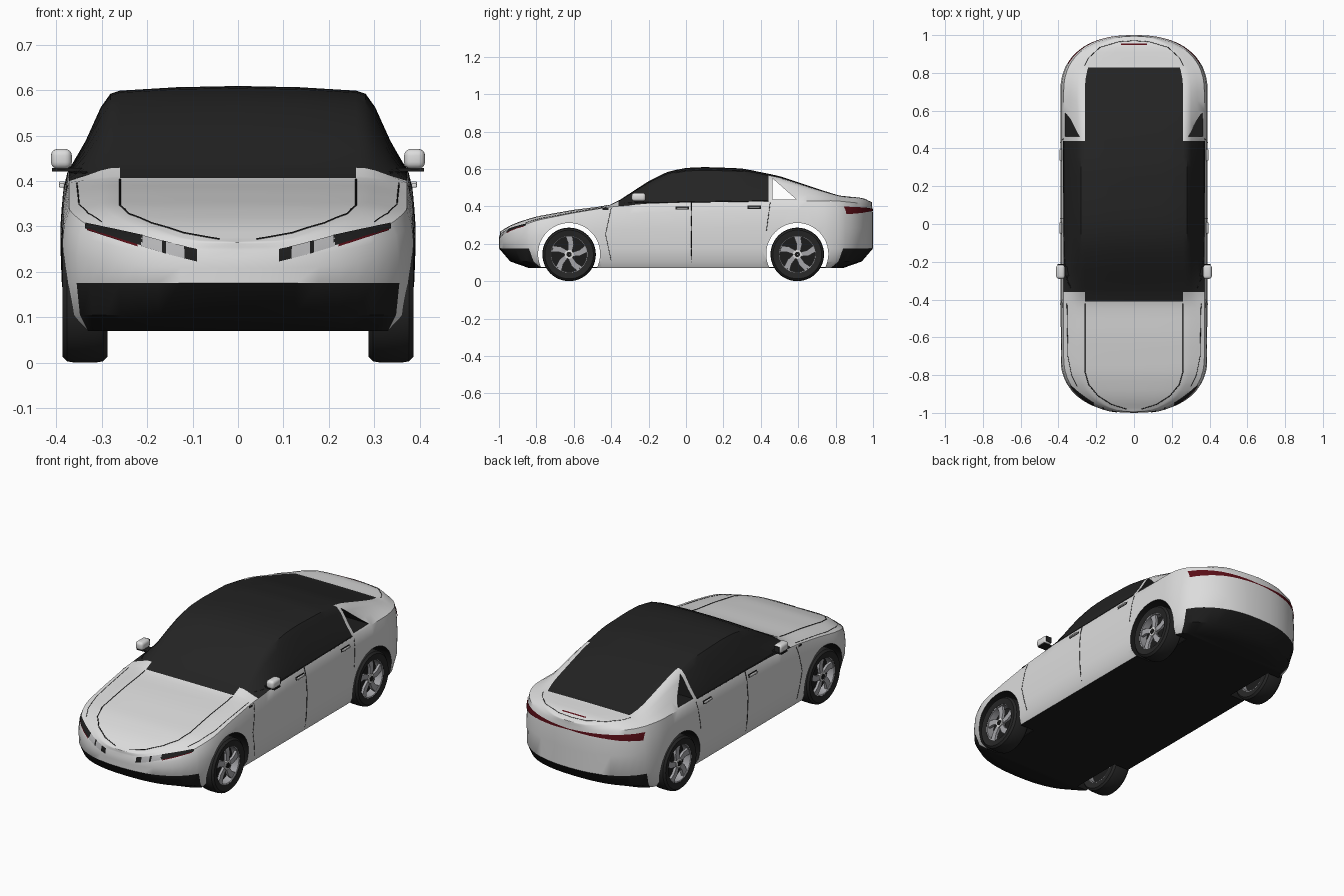
import bpy, bmesh, math
from mathutils import Vector
from mathutils.bvhtree import BVHTree

if "Cube" in bpy.data.objects:
    bpy.data.objects.remove(bpy.data.objects["Cube"])


def material(name, r, g, b, rough=0.5):
    m = bpy.data.materials.new(name)
    m.use_nodes = True
    m.diffuse_color = (r, g, b, 1)
    node = m.node_tree.nodes["Principled BSDF"]
    node.inputs["Base Color"].default_value = (r, g, b, 1)
    node.inputs["Roughness"].default_value = rough
    return m


PAINT = material("silver_white_paint", .72, .72, .72)
BLACK = material("black_trim", .012, .012, .012)
GLASS = material("dark_glass", .017, .017, .017)
RUBBER = material("tyre_rubber", .02, .02, .02)
METAL = material("wheel_metal", .38, .38, .4)
LENS = material("lamp_lens", .45, .45, .46)
RED = material("dark_red_lamp", .1, .004, .008)


def make(name, verts, faces, mats, index=None, smooth=True, outward=False):
    me = bpy.data.meshes.new(name)
    me.from_pydata(verts, [], faces)
    for m in mats:
        me.materials.append(m)
    if index:
        me.polygons.foreach_set("material_index", index)
    bm = bmesh.new()
    bm.from_mesh(me)
    bmesh.ops.remove_doubles(bm, verts=bm.verts, dist=1e-5)
    if outward:
        for f in bm.faces:
            f.normal_update()
            if f.normal.dot(f.calc_center_median() - Vector((0, 0, .3))) < 0:
                f.normal_flip()
    else:
        bmesh.ops.recalc_face_normals(bm, faces=bm.faces)
    bm.to_mesh(me)
    bm.free()
    ob = bpy.data.objects.new(name, me)
    bpy.context.collection.objects.link(ob)
    if smooth:
        soften(ob)
    return ob


def activate(ob):
    bpy.ops.object.select_all(action='DESELECT')
    ob.select_set(True)
    bpy.context.view_layer.objects.active = ob


def soften(ob):
    activate(ob)
    bpy.ops.object.shade_smooth_by_angle(angle=math.radians(35))


# Body shape: shoulder line, centre line and plan width along the length
SHOULDER = [(-1, .245), (-.95, .27), (-.87, .3), (-.8, .325), (-.6, .365), (-.42, .395),
            (-.2, .415), (0, .42), (.5, .428), (.8, .43), (.95, .415), (1, .4)]
CENTRE = [(-1, .262), (-.95, .293), (-.9, .315), (-.8, .345), (-.6, .38), (-.42, .402),
          (-.36, .43), (-.2, .535), (-.1, .585), (0, .606), (.1, .61), (.3, .603),
          (.5, .562), (.7, .495), (.82, .457), (.95, .445), (1, .42)]


def lerp(table, y):
    y = max(-1, min(1, y))
    for (a, za), (b, zb) in zip(table, table[1:]):
        if y <= b:
            return za + (zb - za) * (y - a) / (b - a)


def smooth(table, y):
    return sum(lerp(table, y + d * .01) for d in range(-2, 3)) / 5


def width(y):
    t = max(0, (abs(y) - .7) / .3)
    return .39 * max(0, 1 - t ** 2.3) ** .435


UPPER = [(.955, 0), (.86, .36), (.775, .75), (.72, .91), (.667, .945), (.35, .985), (0, 1)]


def section(y):
    w, s, t = width(y), smooth(SHOULDER, y), smooth(CENTRE, y)
    rows = [(.92, .07, .16), (.97, .105, .06), (.99, .175, 0),
            (1, .175 + (s - .175) * .45, 0), (.985, .175 + (s - .175) * .8, 0)]
    rows += [(f, s + (t - s) * q, .005) for f, q in UPPER]
    half = [Vector((w * f, y * (1 - k * y ** 4), z)) for f, z, k in rows]
    return half + [Vector((-p.x, p.y, p.z)) for p in half[-2::-1]]


ends = [.7 + .3 * math.sin(math.pi / 2 * i / 12) for i in range(13)]
stations = [i * .05 for i in range(-13, 14)] + ends + [-e for e in ends]
stations = sorted(set(round(v, 4) for v in stations + [-.84, -.41, -.36, .44, .83, .84]))
verts = [p for y in stations for p in section(y)]
N = len(section(0))
faces, index = [], []
for a in range(len(stations) - 1):
    mid = (stations[a] + stations[a + 1]) / 2
    for j in range(N):
        k = (j + 1) % N
        faces.append((a * N + j, a * N + k, (a + 1) * N + k, (a + 1) * N + j))
        strip = min(j, N - 2 - j)
        if strip < 0 or (strip < 2 and abs(mid) > .84):
            index.append(1)
        elif (5 <= strip <= 8 and -.36 < mid < .44) or (strip >= 9 and -.41 < mid < .83):
            index.append(2)
        else:
            index.append(0)
body = make("body", verts, faces, [PAINT, BLACK, GLASS], index, smooth=False)


# Wheel arches and rear quarter windows cut straight across
def cut(outline):
    n = len(outline)
    v = [(x, y, z) for x in (-.6, .6) for y, z in outline]
    f = [tuple(range(n)), tuple(range(n, 2 * n))]
    f += [(i, (i + 1) % n, n + (i + 1) % n, n + i) for i in range(n)]
    tool = make("cutter", v, f, [PAINT, BLACK, GLASS], [1] * len(f), smooth=False)
    tool.hide_render = True
    mod = body.modifiers.new("cut", 'BOOLEAN')
    mod.operation, mod.object, mod.solver = 'DIFFERENCE', tool, 'EXACT'
    activate(body)
    bpy.ops.object.modifier_apply(modifier=mod.name)
    bpy.data.objects.remove(tool)


AXLES = (-.625, .595)
for c in AXLES:
    cut([(c + .166 * math.cos(i * math.pi / 24), .145 + .166 * math.sin(i * math.pi / 24))
         for i in range(48)])
cut([(.462, .55), (.462, .437), (.59, .437)])
soften(body)


# Boxes with rounded edges
def box(name, centre, size, mat, bevel=0):
    v = [[centre[i] + size[i] * (q[i] - .5) for i in range(3)]
         for q in [(x, y, z) for x in (0, 1) for y in (0, 1) for z in (0, 1)]]
    f = [(0, 1, 3, 2), (4, 5, 7, 6), (0, 1, 5, 4), (2, 3, 7, 6), (0, 2, 6, 4), (1, 3, 7, 5)]
    ob = make(name, v, f, [mat], smooth=False)
    if bevel:
        m = ob.modifiers.new("round", 'BEVEL')
        m.width, m.segments = bevel, 4
        activate(ob)
        bpy.ops.object.modifier_apply(modifier=m.name)
        soften(ob)


box("floor_pan", (0, 0, .073), (.54, 1.56, .006), BLACK)

# Surface details are projected onto the body
tree = BVHTree.FromPolygons([v.co for v in body.data.vertices],
                            [p.vertices[:] for p in body.data.polygons])


def project(view, a, b, lift):
    start, ray = {"front": ((a, -2, b), (0, 1, 0)), "rear": ((a, 2, b), (0, -1, 0)),
                  "side": ((2, a, b), (-1, 0, 0)), "top": ((a, b, 2), (0, 0, -1))}[view]
    start, ray = Vector(start), Vector(ray)
    hit, normal = tree.ray_cast(start, ray)[:2]
    if hit is None:
        hit, normal = tree.find_nearest(start + ray)[:2]
    return hit - ray * lift if normal.dot(ray) > 0 else hit + normal * lift


def patch(name, view, quad, mat, nu=10, nv=3):
    p = [Vector(q) for q in quad]
    half = []
    for i in range(nu + 1):
        for j in range(nv + 1):
            q = p[0].lerp(p[1], i / nu).lerp(p[3].lerp(p[2], i / nu), j / nv)
            half.append(project(view, q.x, q.y, .003))
    f = [(i * (nv + 1) + j, (i + 1) * (nv + 1) + j, (i + 1) * (nv + 1) + j + 1,
          i * (nv + 1) + j + 1) for i in range(nu) for j in range(nv)]
    for side, s in (("left", 1), ("right", -1)):
        make(side + "_" + name, [(s * v.x, v.y, v.z) for v in half], f, [mat], outward=True)


def seam(name, view, pts, radius=.0022):
    path = []
    for a, b in zip(pts, pts[1:]):
        path += [project(view, *Vector(a).lerp(Vector(b), i / 8), 0) for i in range(9)]
    for side, s in (("left", 1), ("right", -1)):
        cu = bpy.data.curves.new(name, 'CURVE')
        cu.dimensions, cu.bevel_depth, cu.bevel_resolution = '3D', radius, 0
        sp = cu.splines.new('POLY')
        sp.points.add(len(path) - 1)
        for q, v in zip(sp.points, path):
            q.co = (s * v.x, v.y, v.z, 1)
        cu.materials.append(BLACK)
        ob = bpy.data.objects.new(side + "_" + name, cu)
        bpy.context.collection.objects.link(ob)
        activate(ob)
        bpy.ops.object.convert(target='MESH')


# Panel gaps
seam("bonnet_gap", "top", [(.26, -.42), (.26, -.78), (.24, -.85), (.19, -.91), (.12, -.955), (.04, -.98)])
seam("wing_gap", "top", [(.355, -.42), (.35, -.7), (.33, -.8), (.3, -.86)], .0015)
seam("boot_gap", "top", [(.26, .84), (.24, .88), (.18, .935), (.08, .965), (0, .97)], .0015)
seam("centre_door_gap", "side", [(.03, .1), (.03, .42)])
seam("front_door_gap", "side", [(-.4, .11), (-.43, .25), (-.4, .39)], .0015)
seam("rear_door_gap", "side", [(.43, .27), (.45, .42)], .0015)
seam("window_sill_trim", "side", [(-.34, .418), (0, .422), (.44, .428)], .003)

# Lamps, handles and markers
patch("headlamp_strip", "front", [(.335, .306), (.21, .28), (.21, .257), (.335, .295)], BLACK)
patch("headlamp_accent", "front", [(.33, .295), (.22, .26), (.22, .255), (.33, .291)], RED)
patch("outer_lens", "front", [(.213, .28), (.167, .268), (.167, .242), (.213, .256)], LENS)
patch("lens_divider", "front", [(.167, .268), (.158, .266), (.158, .239), (.167, .242)], BLACK, 3)
patch("inner_lens", "front", [(.158, .266), (.118, .256), (.118, .23), (.158, .24)], LENS)
patch("headlamp_inner_end", "front", [(.118, .256), (.09, .25), (.09, .223), (.118, .23)], BLACK, 4)
patch("tail_lamp_bar", "rear", [(0, .383), (.2, .392), (.2, .37), (0, .378)], RED)
patch("tail_lamp", "rear", [(.2, .392), (.347, .398), (.345, .358), (.2, .37)], RED, 16)
patch("high_brake_lamp", "top", [(0, .946), (.07, .946), (.07, .954), (0, .954)], RED)
for part, y, z in (("front_handle", -.02, .39), ("rear_handle", .365, .395)):
    patch(part + "_recess", "side", [(y - .037, z - .009), (y + .037, z - .009),
                                     (y + .037, z + .009), (y - .037, z + .009)], BLACK)
    for s in (-1, 1):
        box(part, (s * .388, y, z), (.012, .06, .009), PAINT, .003)
patch("side_marker", "side", [(-.445, .38), (-.415, .38), (-.415, .39), (-.445, .39)], BLACK, 4)

# Door mirrors
for s in (-1, 1):
    box("mirror_base", (s * .375, -.25, .425), (.07, .05, .008), BLACK)
    box("mirror_housing", (s * .389, -.253, .449), (.046, .075, .044), PAINT, .015)
    box("mirror_glass", (s * .389, -.215, .449), (.032, .004, .03), GLASS)


# Wheels
def lathe(name, profile, mat, place, s, seg=48):
    n, v, f = len(profile), [], []
    for i in range(seg):
        c, d = math.cos(2 * math.pi * i / seg), math.sin(2 * math.pi * i / seg)
        v += [(s * (.337 + x), place + r * c, .143 + r * d) for r, x in profile]
        f += [(i * n + j, i * n + (j + 1) % n, (i + 1) % seg * n + (j + 1) % n,
               (i + 1) % seg * n + j) for j in range(n)]
    make(name, v, f, [mat])


SPOKE = [(.02, -.6), (.06, -.12), (.095, .12), (.095, .5), (.06, .4), (.02, .6)]
for c in AXLES:
    for s in (-1, 1):
        lathe("tyre", [(.098, -.044), (.13, -.05), (.14, -.04), (.143, -.022), (.143, .022),
                       (.14, .04), (.13, .05), (.098, .044)], RUBBER, c, s)
        lathe("rim", [(.1, .044), (.1, -.044), (.094, -.044), (.094, .04)], METAL, c, s)
        lathe("brake_disc", [(.095, 0), (.095, -.01), (.002, -.01), (.002, 0)], BLACK, c, s)
        lathe("hub", [(.024, .02), (.024, .04), (.002, .041), (.002, .02)], PAINT, c, s)
        lathe("hub_cap", [(.014, .03), (.014, .043), (.002, .043), (.002, .03)], BLACK, c, s)
        for i in range(5):
            v = [(s * (.337 + x), c + r * math.cos(a + i * math.tau / 5),
                  .143 + r * math.sin(a + i * math.tau / 5)) for x in (.022, .036) for r, a in SPOKE]
            n = len(SPOKE)
            f = [tuple(range(n)), tuple(range(n, 2 * n))]
            f += [(j, (j + 1) % n, n + (j + 1) % n, n + j) for j in range(n)]
            make("spoke", v, f, [METAL], smooth=False)
